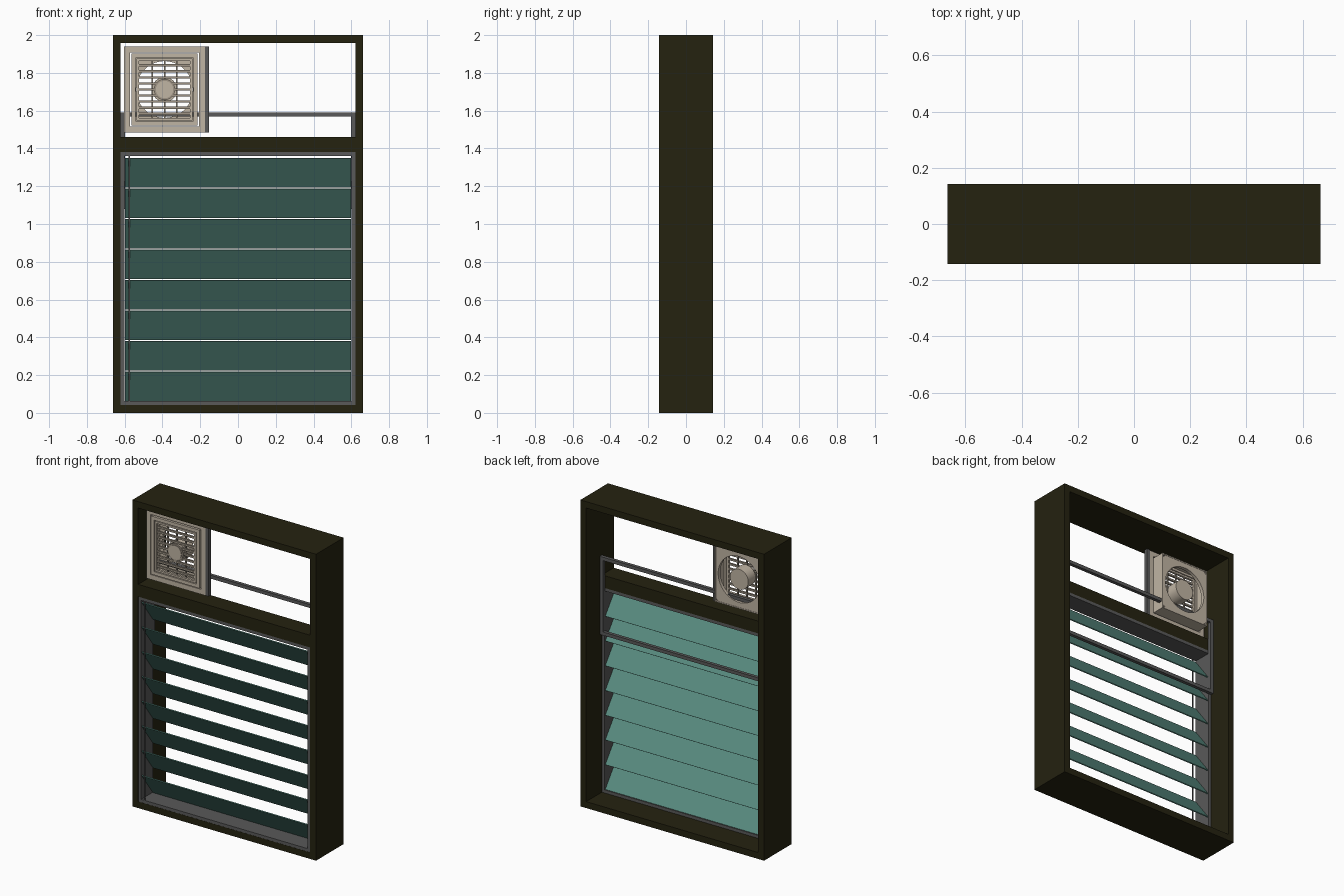
import bpy
import bmesh
import math
from mathutils import Matrix, Vector

if "Cube" in bpy.data.objects:
    bpy.data.objects.remove(bpy.data.objects["Cube"], do_unlink=True)


def material(name, colour):
    mat = bpy.data.materials.new(name)
    mat.use_nodes = True
    mat.diffuse_color = (*colour, 1)
    mat.node_tree.nodes["Principled BSDF"].inputs["Base Color"].default_value = (*colour, 1)
    return mat


BLACK = material("dark_frame", (0.018, 0.016, 0.005))
GRAY = material("gray_metal", (0.10, 0.10, 0.10))
TEAL = material("teal_glass", (0.098, 0.26, 0.215))
TAN = material("tan_plastic", (0.53, 0.46, 0.37))
DARK_TAN = material("dark_tan_plastic", (0.35, 0.30, 0.24))


def finish(name, bm, mat):
    mesh = bpy.data.meshes.new(name)
    bmesh.ops.recalc_face_normals(bm, faces=bm.faces)
    bm.to_mesh(mesh)
    bm.free()
    mesh.materials.append(mat)
    obj = bpy.data.objects.new(name, mesh)
    bpy.context.collection.objects.link(obj)
    return obj


def add_box(bm, x, y, z):
    """Box spanning the three (low, high) ranges."""
    centre = Vector([sum(r) / 2 for r in (x, y, z)])
    size = [r[1] - r[0] for r in (x, y, z)]
    bmesh.ops.create_cube(bm, size=1, matrix=Matrix.Translation(centre) @ Matrix.Diagonal((*size, 1)))


def box(name, x, y, z, mat):
    bm = bmesh.new()
    add_box(bm, x, y, z)
    return finish(name, bm, mat)


def ring(name, x, y, z, t, mat):
    """Rectangular frame with bars of width t."""
    bm = bmesh.new()
    for low in (z[0], z[1] - t):
        add_box(bm, x, y, (low, low + t))
    for low in (x[0], x[1] - t):
        add_box(bm, (low, low + t), y, (z[0] + t, z[1] - t))
    return finish(name, bm, mat)


def cylinder(name, x, z, radius, y, mat):
    bm = bmesh.new()
    place = Matrix.Translation((x, sum(y) / 2, z)) @ Matrix.Rotation(math.pi / 2, 4, "X")
    bmesh.ops.create_cone(bm, cap_ends=True, segments=40, radius1=radius,
                          radius2=radius, depth=y[1] - y[0], matrix=place)
    obj = finish(name, bm, mat)
    smooth(obj)
    return obj


def smooth(obj):
    bpy.ops.object.select_all(action="DESELECT")
    obj.select_set(True)
    bpy.context.view_layer.objects.active = obj
    bpy.ops.object.shade_smooth_by_angle(angle=math.radians(35))


# Outer window frame and transom
ring("outer_frame", (-0.663, 0.663), (-0.142, 0.142), (0, 2), 0.042, BLACK)
box("transom", (-0.621, 0.621), (-0.142, -0.02), (1.38, 1.46), BLACK)

# Louvre frame and its slats, top edges leaning to the front
ring("louvre_frame", (-0.621, 0.621), (-0.141, -0.02), (0.042, 1.38), 0.02, GRAY)
PITCH = 0.1615
for i in range(8):
    mid = 0.141 + PITCH * i
    bm = bmesh.new()
    tilt = math.atan2(0.115, 0.153)
    length = math.hypot(0.115, 0.153)
    bmesh.ops.create_cube(bm, size=1, matrix=Matrix.Translation((0, -0.08, mid))
                          @ Matrix.Rotation(tilt, 4, "X")
                          @ Matrix.Diagonal((1.194, 0.006, length, 1)))
    finish(f"louvre_slat_{i + 1}", bm, TEAL)
box("louvre_rod", (-0.581, -0.573), (-0.141, -0.135), (0.062, 1.36), GRAY)

# Sash behind the transom
ring("rear_sash", (-0.621, 0.621), (-0.02, 0.002), (1.08, 1.59), 0.022, GRAY)

# Extractor fan
FX, FZ = -0.389, 1.712


def span(centre, half):
    return (centre - half, centre + half)


ring("fan_flange", span(FX, 0.214), (-0.085, -0.065), span(FZ, 0.228), 0.032, TAN)
box("fan_post", (-0.175, -0.153), (-0.085, -0.06), span(FZ, 0.228), GRAY)
ring("fan_housing", span(FX, 0.175), (-0.075, 0.012), span(FZ, 0.19), 0.008, TAN)
ring("grille_frame", span(FX, 0.175), (-0.09, -0.075), span(FZ, 0.19), 0.022, TAN)
ring("grille_inner_frame", span(FX, 0.148), (-0.09, -0.075), span(FZ, 0.163), 0.012, TAN)

# Rear panel with a round opening: a circle bridged to a square outline
bm = bmesh.new()
N = 48
loops = []
for y in (-0.012, 0.01):
    inner, outer = [], []
    for i in range(N):
        a = 2 * math.pi * (i + 0.5) / N
        c, s = math.cos(a), math.sin(a)
        k = 1 / max(abs(c), abs(s))
        inner.append(bm.verts.new((FX + 0.15 * c, y, FZ + 0.15 * s)))
        outer.append(bm.verts.new((FX + 0.17 * c * k, y, FZ + 0.185 * s * k)))
    loops.append((inner, outer))
(fi, fo), (bi, bo) = loops
for a, b in ((fi, fo), (fo, bo), (bo, bi), (bi, fi)):
    for i in range(N):
        j = (i + 1) % N
        bm.faces.new((a[i], a[j], b[j], b[i]))
smooth(finish("fan_rear_panel", bm, TAN))

# Grille bars
bm = bmesh.new()
for i in range(-4, 5):
    add_box(bm, span(FX, 0.137), (-0.088, -0.076), span(FZ + 0.032 * i, 0.006))
finish("grille_slats", bm, DARK_TAN)
bm = bmesh.new()
for dx in (-0.065, 0, 0.065):
    add_box(bm, span(FX + dx, 0.004), (-0.077, -0.07), span(FZ, 0.152))
finish("grille_uprights", bm, DARK_TAN)

# Motor and its front cap
cylinder("fan_motor", FX, FZ, 0.066, (-0.068, 0.008), TAN)
cylinder("fan_cap_rim", FX, FZ, 0.056, (-0.092, -0.07), DARK_TAN)
cylinder("fan_cap", FX, FZ, 0.046, (-0.095, -0.075), TAN)
